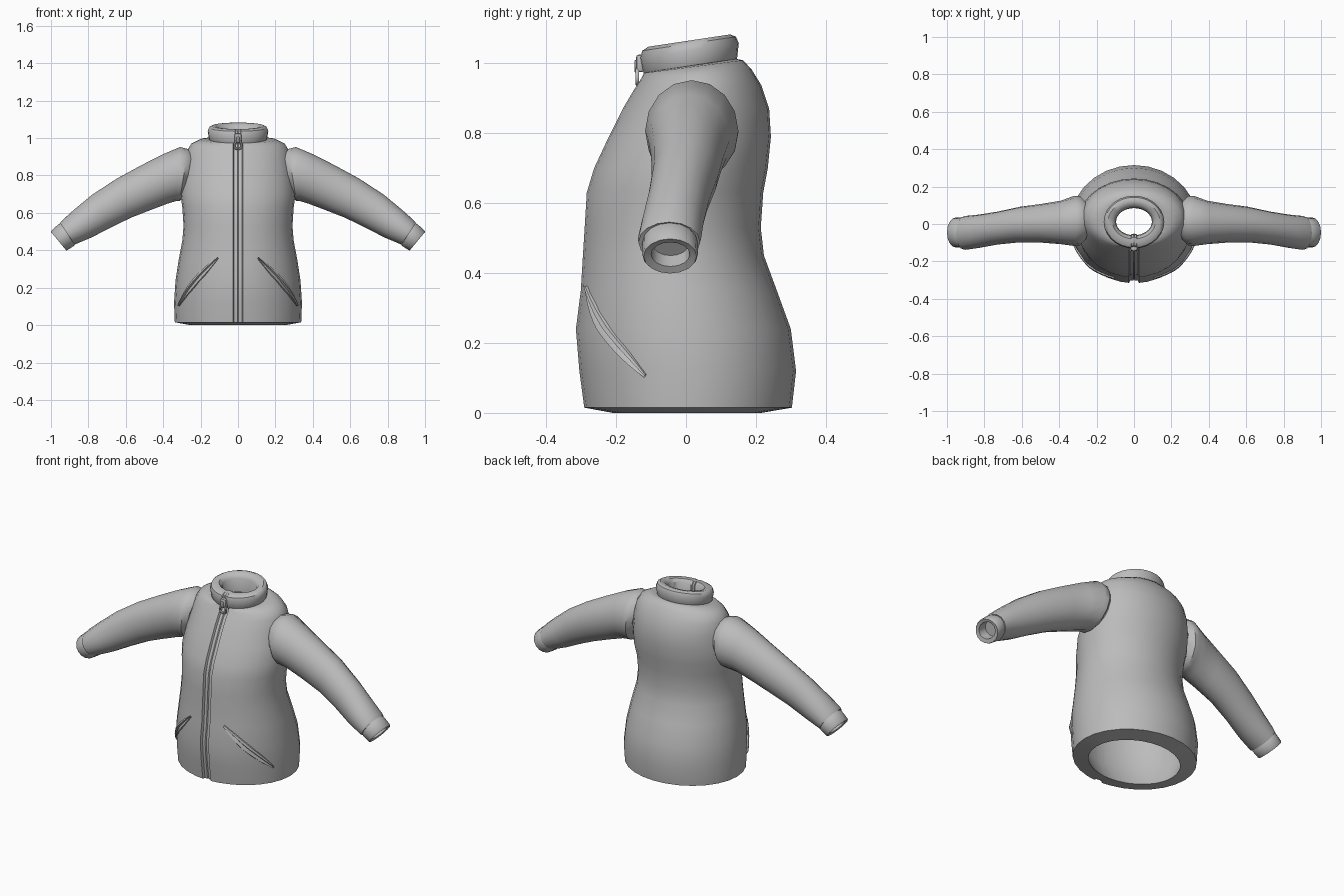
import bpy, bmesh, math
from mathutils import Vector

if "Cube" in bpy.data.objects:
    bpy.data.objects.remove(bpy.data.objects["Cube"])

TAU = 2 * math.pi
grey = bpy.data.materials.new("grey_fabric")
grey.diffuse_color = (0.5, 0.5, 0.5, 1)
grey.use_nodes = True
grey.node_tree.nodes["Principled BSDF"].inputs["Base Color"].default_value = grey.diffuse_color


def finish(name, bm, angle=40):
    bmesh.ops.recalc_face_normals(bm, faces=bm.faces)
    me = bpy.data.meshes.new(name)
    bm.to_mesh(me)
    bm.free()
    ob = bpy.data.objects.new(name, me)
    bpy.context.collection.objects.link(ob)
    me.materials.append(grey)
    bpy.ops.object.select_all(action='DESELECT')
    ob.select_set(True)
    bpy.context.view_layer.objects.active = ob
    bpy.ops.object.shade_smooth_by_angle(angle=math.radians(angle))
    return ob


def loft(name, rings, closed=False, caps=False, angle=40):
    bm = bmesh.new()
    vs = [[bm.verts.new(p) for p in r] for r in rings]
    n = len(vs[0])
    pairs = list(zip(vs, vs[1:])) + ([(vs[-1], vs[0])] if closed else [])
    for a, b in pairs:
        for i in range(n):
            j = (i + 1) % n
            bm.faces.new((a[i], a[j], b[j], b[i]))
    if caps:
        bm.faces.new(vs[0])
        bm.faces.new(vs[-1])
    return finish(name, bm, angle)


# Zip channel cross-section: (x, depth)
GROOVE = [(-.026, 0), (-.021, .014), (-.004, .014), (0, .02),
          (.004, .014), (.021, .014), (.026, 0)]


def body_ring(z, hx, yf, yb, tilt=0, depth=1.0, width=1.0, n=28):
    """Oval ring, with the zip channel let into its front."""
    c, ry = (yf + yb) / 2, (yb - yf) / 2
    pts = [(x * width, c - ry * math.sqrt(1 - (x * width / hx) ** 2) + d * depth)
           for x, d in GROOVE]
    for i in range(n - 1):
        t = TAU * (i + 1) / n
        pts.append((hx * math.sin(t), c - ry * math.cos(t)))
    return [(x, y, z + tilt * y) for x, y in pts]


# Torso: z, half width, front y, back y, tilt
TORSO = [(.015, .338, -.292, .303, 0), (.12, .342, -.306, .315, 0),
         (.24, .334, -.316, .300, 0), (.35, .317, -.302, .260, 0),
         (.45, .298, -.296, .223, 0), (.53, .291, -.291, .214, 0),
         (.63, .298, -.285, .221, 0), (.70, .308, -.264, .234, 0),
         (.79, .300, -.222, .243, 0), (.87, .285, -.182, .238, 0),
         (.93, .273, -.150, .215, .04), (.967, .250, -.130, .187, .09),
         (.988, .205, -.121, .163, .13), (.992, .150, -.112, .142, .15)]
outer = [body_ring(*r) for r in TORSO]
inner = [body_ring(z, hx - .04, yf + .04, yb - .04, t, 0)
         for z, hx, yf, yb, t in reversed(TORSO[1:-2])]
neck = [body_ring(.975, .11, -.075, .10, .15, 0)]
hem = [body_ring(.0, .255, -.21, .215, 0, 0)]
loft("torso", outer + neck + inner + hem, closed=True)

# Stand collar, rolled over and open in the middle
COLLAR = [(.975, .146, -.112, .138), (.990, .155, -.122, .146),
          (1.035, .162, -.131, .151), (1.055, .155, -.126, .143),
          (1.064, .140, -.108, .126), (1.060, .115, -.080, .102),
          (1.040, .098, -.064, .087), (.96, .096, -.060, .085)]
loft("collar", [body_ring(*r, .15, .5, .6) for r in COLLAR], closed=True)


def sleeve_ring(s, top, bot, yf, yb, n=16):
    a, b = Vector((top[0], 0, top[1])), Vector((bot[0], 0, bot[1]))
    m, h = (a + b) / 2, (a - b) / 2
    out = []
    for i in range(n):
        t = TAU * i / n
        p = m + h * math.cos(t)
        out.append((s * p.x, (yf + yb) / 2 + (yb - yf) / 2 * math.sin(t), p.z))
    return out


# Sleeves and cuffs: top (x, z), bottom (x, z), front y, back y
SLEEVE = [((.245, .925), (.285, .69), -.09, .125),
          ((.268, .942), (.312, .664), -.115, .150),
          ((.310, .952), (.335, .662), -.117, .150),
          ((.405, .912), (.375, .650), -.108, .125),
          ((.520, .853), (.460, .618), -.100, .108),
          ((.650, .782), (.570, .575), -.098, .092),
          ((.780, .697), (.680, .522), -.110, .066),
          ((.880, .614), (.780, .470), -.128, .050),
          ((.940, .560), (.860, .436), -.138, .043),
          ((.951, .546), (.874, .430), -.136, .040),
          ((.944, .541), (.882, .438), -.122, .030)]
CUFF = [((.925, .550), (.865, .455), -.120, .028),
        ((.958, .541), (.876, .424), -.126, .035),
        ((.998, .505), (.912, .401), -.125, .034),
        ((1.0, .498), (.918, .399), -.121, .030),
        ((.987, .488), (.929, .419), -.100, .011),
        ((.945, .520), (.890, .450), -.096, .008)]
for s, side in ((1, "right"), (-1, "left")):
    loft(side + "_sleeve", [sleeve_ring(s, *r) for r in SLEEVE], caps=True)
    loft(side + "_cuff", [sleeve_ring(s, *r) for r in CUFF], caps=True)


def torso_point(t, z, off):
    """Point on the torso skin at angle t from the front, pushed out by off."""
    for a, b in zip(TORSO, TORSO[1:]):
        if z <= b[0]:
            break
    k = (z - a[0]) / (b[0] - a[0])
    hx, yf, yb = (a[i] + (b[i] - a[i]) * k for i in (1, 2, 3))
    c, ry = (yf + yb) / 2, (yb - yf) / 2
    return ((hx + off) * math.sin(t), c - (ry + off) * math.cos(t), z)


# Slanted pockets: leaf-shaped welts with a slit along the middle
WELT = [(-1, -.006), (-.75, .006), (-.2, .009), (0, -.002), (.3, .002),
        (.8, .005), (1, -.006)]
for s, side in ((1, "right"), (-1, "left")):
    bm = bmesh.new()
    rows = []
    for i in range(13):
        u = i / 12
        w = .024 * math.sin(math.pi * (.04 + .92 * u)) ** .7
        t, z = math.radians(20 + 47 * u), .36 - .255 * u
        row = []
        for v, off in WELT:
            p = torso_point(t - v * w * 2.0, z - v * w * .75, off)
            row.append(bm.verts.new((s * p[0], p[1], p[2])))
        rows.append(row)
    for a, b in zip(rows, rows[1:]):
        for j in range(len(WELT) - 1):
            quad = (a[j], a[j + 1], b[j + 1], b[j])
            bm.faces.new(quad if s > 0 else quad[::-1])
    finish(side + "_pocket", bm)


def block(name, loc, size, bevel):
    bm = bmesh.new()
    bmesh.ops.create_cube(bm, size=1)
    for v in bm.verts:
        v.co = Vector([v.co[i] * size[i] + loc[i] for i in range(3)])
    bmesh.ops.bevel(bm, geom=bm.edges[:], offset=bevel, segments=2,
                    affect='EDGES', profile=.5)
    return finish(name, bm)


# Zip slider, its bridge and the hanging pull ring
block("zip_slider", (0, -.131, 1.0), (.036, .024, .05), .008)
block("zip_bridge", (0, -.142, .992), (.014, .012, .036), .004)
ring = []
for i in range(16):
    a = TAU * i / 16
    c = Vector((.019 * math.sin(a) * (1 - .3 * math.cos(a)), -.139, .965 + .024 * math.cos(a)))
    d = Vector((math.sin(a), 0, math.cos(a)))
    ring.append([c + d * .006 * math.cos(TAU * j / 6)
                 + Vector((0, .006 * math.sin(TAU * j / 6), 0)) for j in range(6)])
loft("zip_pull", ring, closed=True, angle=60)
